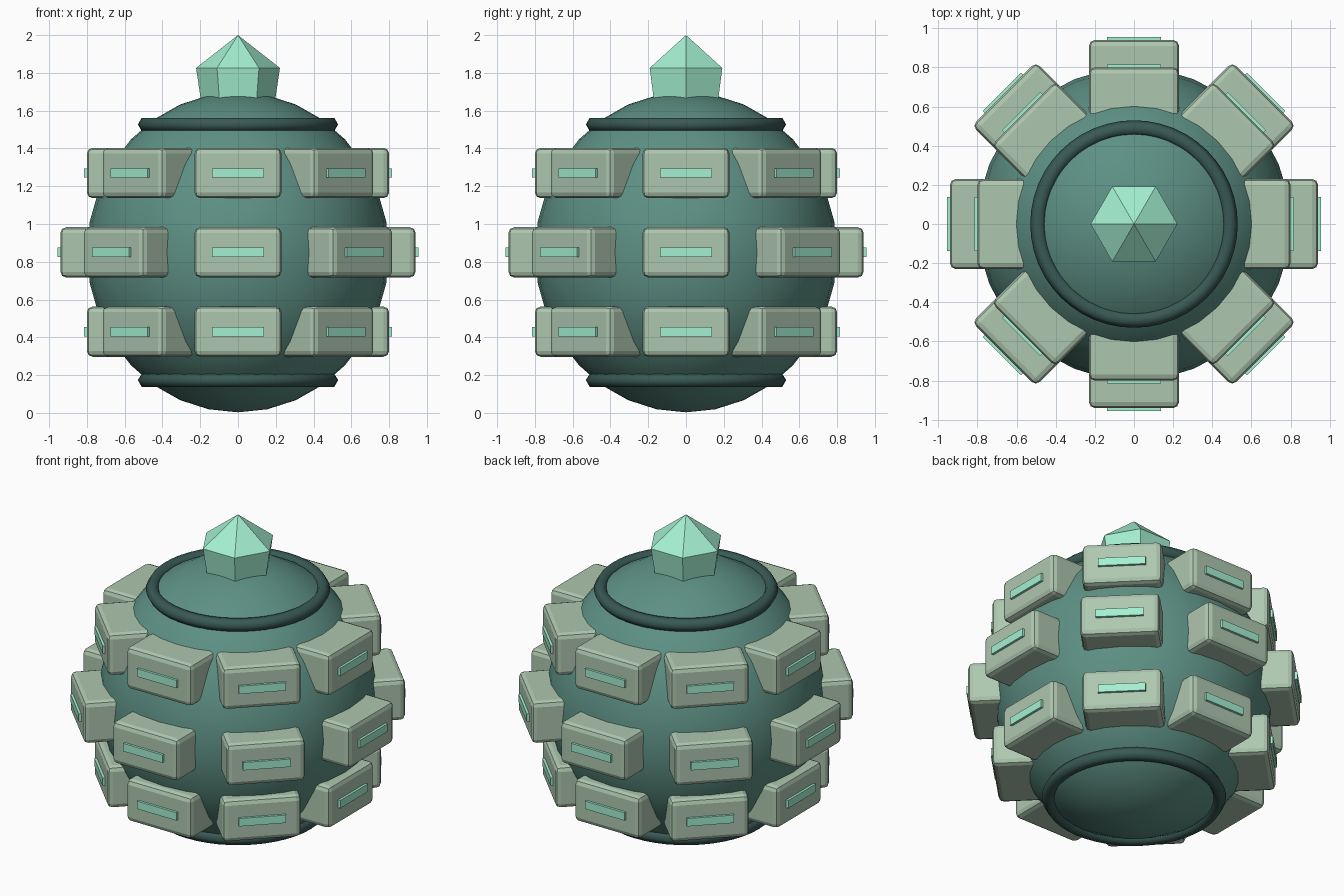
import bpy, bmesh, math
from mathutils import Matrix

if "Cube" in bpy.data.objects:
    bpy.data.objects.remove(bpy.data.objects["Cube"])

CZ = 0.85  # height of the body centre


def material(name, rgb):
    m = bpy.data.materials.new(name)
    m.diffuse_color = (*rgb, 1)
    m.use_nodes = True
    m.node_tree.nodes["Principled BSDF"].inputs["Base Color"].default_value = m.diffuse_color
    return m


SHELL = material("shell_green", (0.11, 0.28, 0.23))
DARK = material("dark_green", (0.04, 0.10, 0.09))
STONE = material("pale_stone", (0.42, 0.57, 0.43))
GLOW = material("mint_glow", (0.37, 0.87, 0.64))


def finish(name, mat):
    ob = bpy.context.object
    ob.name = ob.data.name = name
    ob.data.materials.append(mat)
    return ob


def box_mesh(name, size, mat, bevel=0):
    bm = bmesh.new()
    bmesh.ops.create_cube(bm, size=1, matrix=Matrix.Diagonal((*size, 1)))
    if bevel:
        bmesh.ops.bevel(bm, geom=bm.edges[:], offset=bevel, segments=2,
                        profile=0.5, affect='EDGES')
    me = bpy.data.meshes.new(name)
    bm.to_mesh(me)
    bm.free()
    me.materials.append(mat)
    return me


def place(name, mesh, angle, radius, z):
    ob = bpy.data.objects.new(name, mesh)
    bpy.context.collection.objects.link(ob)
    ob.location = (radius * math.cos(angle), radius * math.sin(angle), z)
    ob.rotation_euler = (0, 0, angle)


# Round body, slightly taller than wide
bpy.ops.mesh.primitive_uv_sphere_add(segments=32, ring_count=16, radius=1, location=(0, 0, CZ))
body = finish("body", SHELL)
body.scale = (0.8, 0.8, 0.847)
bpy.ops.object.shade_smooth()

# Upper and lower collar rings
for name, s in (("upper_ring", 1), ("lower_ring", -1)):
    bpy.ops.mesh.primitive_torus_add(major_segments=48, minor_segments=6, major_radius=0.49,
                                     minor_radius=0.04, location=(0, 0, CZ + s * 0.677))
    finish(name, DARK)
    bpy.ops.object.shade_smooth()

# Three rows of eight bevelled blocks, each with a glowing slit
block = box_mesh("block", (0.34, 0.46, 0.266), STONE, 0.03)
slit = box_mesh("slit", (0.04, 0.276, 0.05), GLOW)
for row, dz, outer in (("lower", -0.42, 0.80), ("middle", 0, 0.94), ("upper", 0.42, 0.80)):
    for i in range(8):
        a = i * math.tau / 8
        place(f"{row}_block_{i + 1}", block, a, outer - 0.17, CZ + dz)
        place(f"{row}_slit_{i + 1}", slit, a, outer - 0.005, CZ + dz)

# Six-sided crystal: flared base topped with a point
bm = bmesh.new()
rings = []
for r, z in ((0.188, 1.60), (0.222, 1.826)):
    rings.append([bm.verts.new((r * math.cos(k * math.tau / 6), r * math.sin(k * math.tau / 6), z))
                  for k in range(6)])
tip = bm.verts.new((0, 0, 2))
low, high = rings
bm.faces.new(low[::-1])
for k in range(6):
    n = (k + 1) % 6
    bm.faces.new((low[k], low[n], high[n], high[k]))
    bm.faces.new((high[k], high[n], tip))
me = bpy.data.meshes.new("crystal")
bm.to_mesh(me)
bm.free()
me.materials.append(GLOW)
bpy.context.collection.objects.link(bpy.data.objects.new("crystal", me))
